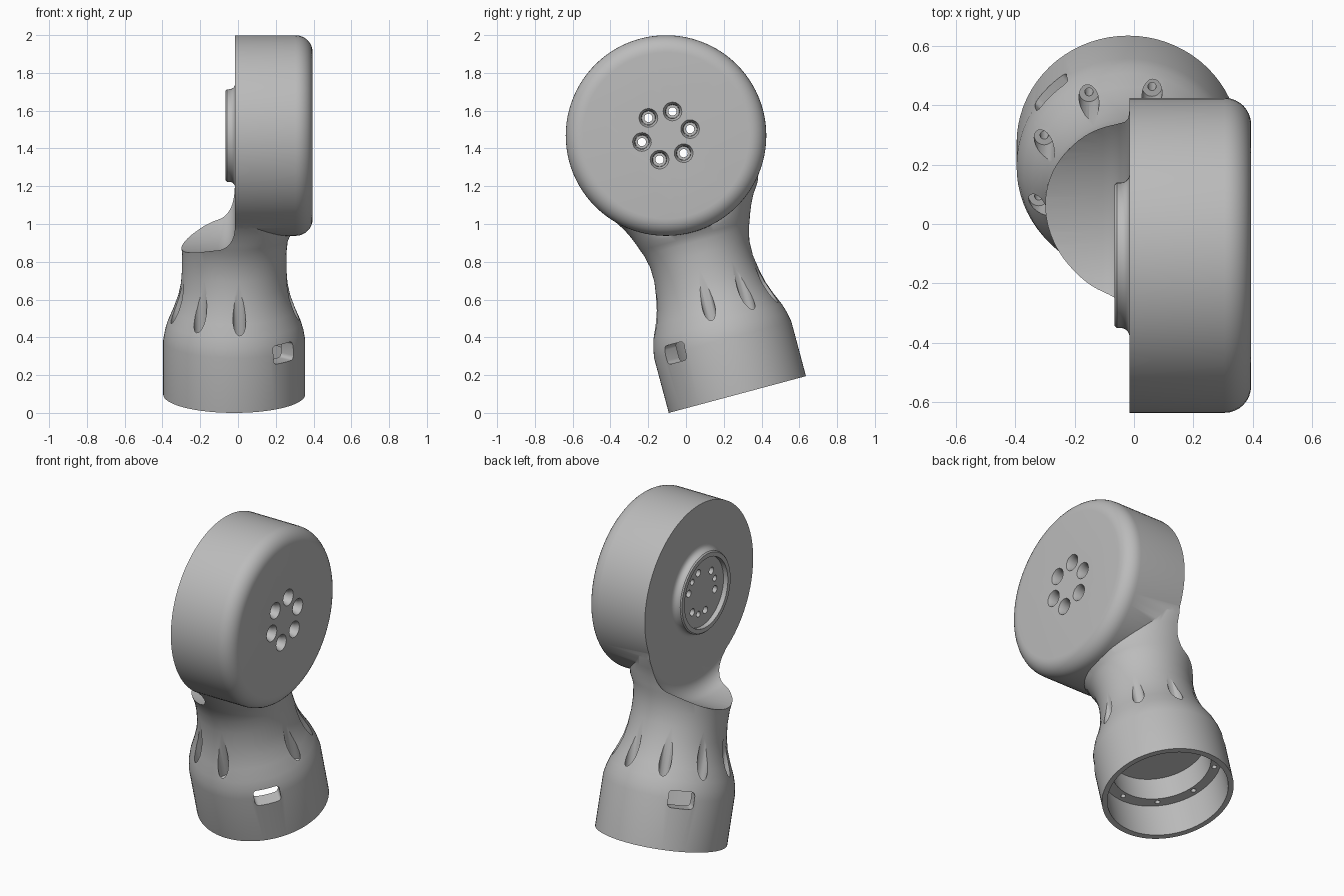
import bpy, bmesh
from math import sin, cos, pi, radians
from mathutils import Matrix, Vector

old = bpy.data.objects.get("Cube")
if old:
    bpy.data.objects.remove(old)

grey = bpy.data.materials.new("plain_grey")
grey.use_nodes = True
grey.diffuse_color = (0.5, 0.5, 0.5, 1)
grey.node_tree.nodes["Principled BSDF"].inputs["Base Color"].default_value = (0.5, 0.5, 0.5, 1)

TUBE_X = -0.02                        # tube axis
DRUM_V, DRUM_W = -0.01, 1.422         # drum centre in the tilted frame
DRUM_R, FACE_X, BACK_X = 0.531, -0.015, 0.395
TILT = Matrix.Translation((0, 0.272, 0.0973)) @ Matrix.Rotation(radians(15), 4, 'X')
ALONG_X = Matrix.Rotation(pi / 2, 4, 'Y')


def make(name, bm, matrix=Matrix()):
    bmesh.ops.recalc_face_normals(bm, faces=bm.faces)
    bm.transform(matrix)
    mesh = bpy.data.meshes.new(name)
    bm.to_mesh(mesh)
    bm.free()
    mesh.materials.append(grey)
    obj = bpy.data.objects.new(name, mesh)
    bpy.context.collection.objects.link(obj)
    return obj


def loft(name, rings, segs, matrix=Matrix()):
    """Stack of elliptical rings (height, x radius, y radius), capped at both ends."""
    bm = bmesh.new()
    loops = [[bm.verts.new((a * cos(2 * pi * i / segs), b * sin(2 * pi * i / segs), h))
              for i in range(segs)] for h, a, b in rings]
    for lo, hi in zip(loops, loops[1:]):
        for i in range(segs):
            j = (i + 1) % segs
            bm.faces.new((lo[i], lo[j], hi[j], hi[i]))
    bm.faces.new(loops[0][::-1])
    bm.faces.new(loops[-1])
    return make(name, bm, matrix)


def turned(name, profile, segs, matrix):
    return loft(name, [(h, r, r) for h, r in profile], segs, matrix)


def arc(h, r, size, start, end, steps=8):
    """Quarter fillet points as (height, radius)."""
    angles = [radians(start + (end - start) * i / steps) for i in range(steps + 1)]
    return [(h + size * cos(a), r + size * sin(a)) for a in angles]


def combine(target, tool, operation='DIFFERENCE', keep=False):
    mod = target.modifiers.new("combine", 'BOOLEAN')
    mod.operation, mod.solver, mod.object = operation, 'EXACT', tool
    bpy.context.view_layer.objects.active = target
    bpy.ops.object.modifier_apply(modifier=mod.name)
    if not keep:
        bpy.data.objects.remove(tool)


at_tube = Matrix.Translation((TUBE_X, 0, 0))
at_drum = Matrix.Translation((0, DRUM_V, DRUM_W)) @ ALONG_X

# Sleeve and waisted neck, flaring where it joins the drum
housing = loft("housing", [
    (0, .376, .376), (.30, .376, .376), (.35, .367, .367), (.40, .352, .352),
    (.47, .322, .322), (.54, .297, .297), (.61, .282, .282), (.69, .276, .270),
    (.77, .276, .272), (.84, .283, .288), (.87, .293, .30), (.90, .312, .31),
    (.95, .315, .33), (1.0, .315, .355), (1.06, .315, .395), (1.15, .31, .43)],
    72, at_tube)

# Round clearance beside the drum face, filleted into it
scoop = [(-1, .62)] + arc(-.105, .53, .09, 90, 0) + [(FACE_X, .1)]
combine(housing, turned("scoop_cutter", scoop, 96, at_drum))

# Drum with one rounded rim
drum = [(FACE_X, DRUM_R)] + arc(BACK_X - .09, DRUM_R - .09, .09, 90, 0)
combine(housing, turned("drum", drum, 96, at_drum), 'UNION')

# Stepped bore in the sleeve
bore = [(-.1, .345), (.22, .345), (.2201, .285), (.37, .285)]
combine(housing, turned("bore_cutter", bore, 64, at_tube))

# Window slot passing through both sides of the sleeve
bm = bmesh.new()
bmesh.ops.create_cube(bm, size=1, matrix=Matrix.Diagonal((1.2, .15, .1, 1)))
bmesh.ops.bevel(bm, geom=[e for e in bm.edges if e.calc_length() > 1],
                offset=.022, segments=4, profile=.5, affect='EDGES')
slot = make("slot_cutter", bm, Matrix.Translation((TUBE_X, 0, .297))
            @ Matrix.Rotation(radians(-45), 4, 'Z'))
combine(housing, slot)

# Screw pockets around the shoulder, skipping the slot position
for k in range(1, 9):
    a = radians(-45 + 40 * k)
    spot = Matrix.Translation((TUBE_X + .312 * cos(a), .312 * sin(a), 0))
    pocket = [(.2, .014), (.385, .014), (.3851, .034), (.72, .034)]
    combine(housing, turned("pocket_cutter", pocket, 20, spot))

# Raised boss with a filleted foot and a recessed disc
foot = arc(-.045, .275, .03, 270, 360, 5)
boss = turned("output_boss", [(-.065, .238), (-.058, .245)] + foot + [(.0, .275)], 72, at_drum)
combine(boss, turned("recess_cutter", [(-.1, .212), (-.035, .212)], 64, at_drum))

# Bolt holes: six through the drum with counterbores, three more in the boss disc
for k in range(12):
    a = radians(30 * k)
    spot = Matrix.Translation((0, DRUM_V + .132 * cos(a), DRUM_W + .132 * sin(a))) @ ALONG_X
    if k % 2 == 0:
        hole = [(-.2, .022), (.33, .022), (.3301, .036), (.37, .038), (.40, .052)]
    elif k % 4 == 1:
        hole = [(-.2, .018), (.06, .018)]
    else:
        continue
    cutter = turned("bolt_cutter", hole, 20, spot)
    combine(boss, cutter, keep=True)
    combine(housing, cutter)

# Tilt the whole assembly and shade it
for obj in (housing, boss):
    obj.data.transform(TILT)
    bpy.ops.object.select_all(action='DESELECT')
    obj.select_set(True)
    bpy.context.view_layer.objects.active = obj
    bpy.ops.object.shade_smooth_by_angle(angle=radians(30))
